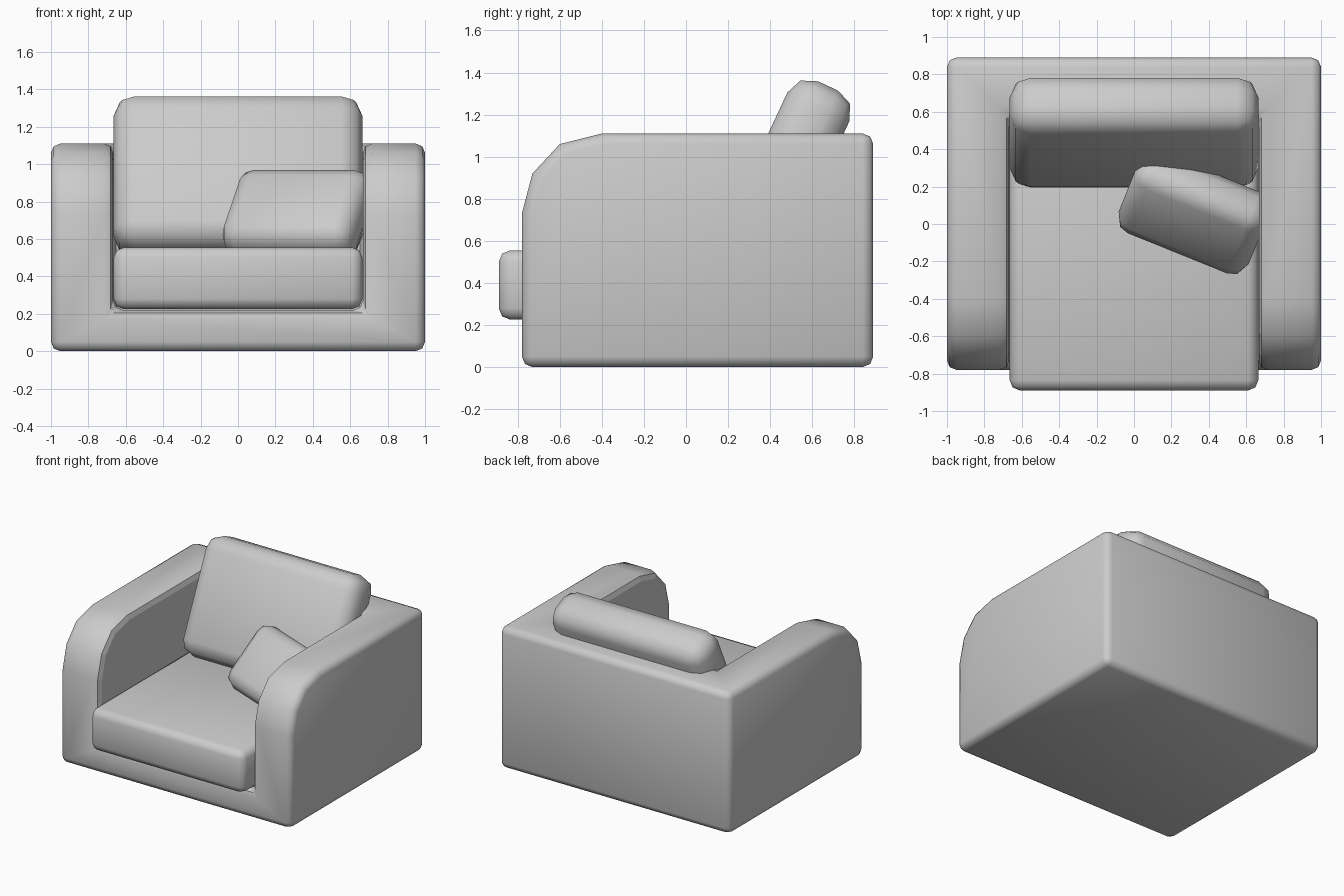
import bpy, bmesh
from math import radians

if "Cube" in bpy.data.objects:
    bpy.data.objects.remove(bpy.data.objects["Cube"])


def finish(ob, bevel, limit=40):
    """Round the edges with a two-step bevel and shade smooth."""
    m = ob.modifiers.new("Bevel", "BEVEL")
    m.width, m.segments = bevel, 2
    m.limit_method, m.angle_limit = "ANGLE", radians(limit)
    m.harden_normals = False
    for p in ob.data.polygons:
        p.use_smooth = True


def box(name, size, loc, rot=(0, 0, 0)):
    bpy.ops.mesh.primitive_cube_add(size=1, location=loc,
                                    rotation=[radians(a) for a in rot])
    ob = bpy.context.object
    ob.name = name
    for v in ob.data.vertices:
        v.co = [c * s for c, s in zip(v.co, size)]
    return ob


# Frame: side profile (y, z) extruded across the full width
profile = [(-.78, 0), (.89, 0), (.89, 1.11), (-.40, 1.11),
           (-.60, 1.06), (-.73, .92), (-.78, .73)]
bm = bmesh.new()
face = bm.faces.new([bm.verts.new((-1, y, z)) for y, z in profile])
ext = bmesh.ops.extrude_face_region(bm, geom=[face])
bmesh.ops.translate(bm, vec=(2, 0, 0),
                    verts=[g for g in ext["geom"] if isinstance(g, bmesh.types.BMVert)])
bmesh.ops.recalc_face_normals(bm, faces=bm.faces[:])
mesh = bpy.data.meshes.new("frame")
bm.to_mesh(mesh)
bm.free()
frame = bpy.data.objects.new("frame", mesh)
bpy.context.collection.objects.link(frame)

# Seat well cut out of the frame, leaving arms, back and base
cutter = box("well_cutter", (1.334, 2.57, 2), (0, -.715, 1.22))
cutter.hide_render = True
cutter.hide_viewport = True
cutter.display_type = "WIRE"
cut = frame.modifiers.new("Well", "BOOLEAN")
cut.operation, cut.object, cut.solver = "DIFFERENCE", cutter, "EXACT"
finish(frame, .05)

# Seat cushion
finish(box("seat_cushion", (1.33, 1.46, .33), (0, -.16, .39)), .055)

# Back cushion leaning against the frame
finish(box("back_cushion", (1.33, .325, .887), (0, .488, .934), (-25, 0, 0)), .11)

# Loose pillow in the right corner
finish(box("pillow", (.75, .26, .525), (.32, .061, .725), (-42, 0, -22)), .09)
